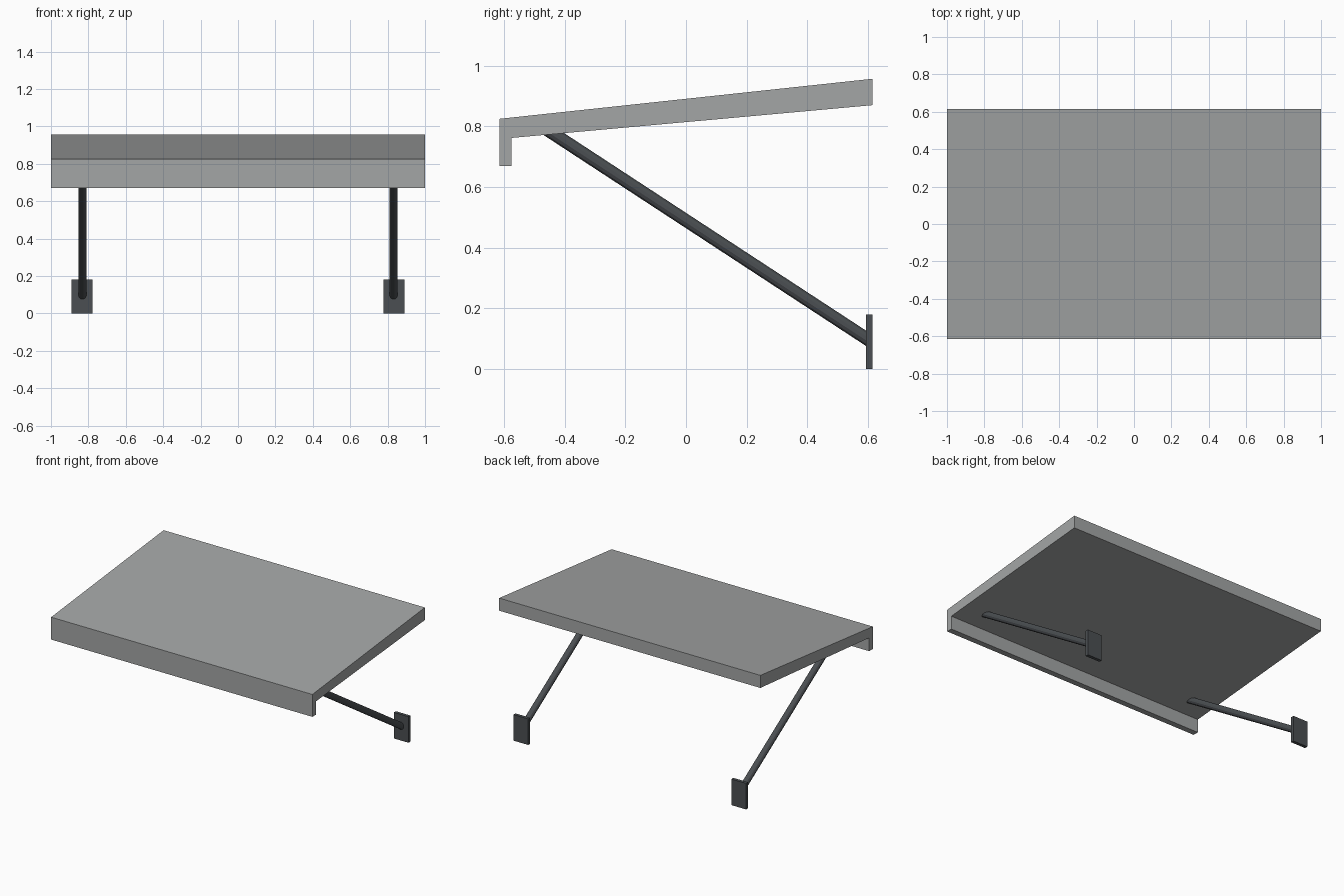
import bpy, bmesh, math
from mathutils import Vector

if "Cube" in bpy.data.objects:
    bpy.data.objects.remove(bpy.data.objects["Cube"])


def material(name, rgb):
    m = bpy.data.materials.new(name)
    m.diffuse_color = (*rgb, 1)
    m.use_nodes = True
    m.node_tree.nodes["Principled BSDF"].inputs["Base Color"].default_value = m.diffuse_color
    return m


LIGHT = material("light grey", (0.37, 0.38, 0.38))
DARK = material("dark steel", (0.07, 0.078, 0.085))


def extrude_x(name, profile, x0, x1, mat):
    """Extrude a closed (y, z) profile from x0 to x1."""
    bm = bmesh.new()
    face = bm.faces.new([bm.verts.new((x0, y, z)) for y, z in profile])
    res = bmesh.ops.extrude_face_region(bm, geom=[face])
    verts = [v for v in res["geom"] if isinstance(v, bmesh.types.BMVert)]
    bmesh.ops.translate(bm, verts=verts, vec=(x1 - x0, 0, 0))
    bmesh.ops.recalc_face_normals(bm, faces=bm.faces)
    return finish(name, bm, mat)


def finish(name, bm, mat):
    me = bpy.data.meshes.new(name)
    bm.to_mesh(me)
    bm.free()
    me.materials.append(mat)
    ob = bpy.data.objects.new(name, me)
    bpy.context.collection.objects.link(ob)
    return ob


def strut(name, a, b, radius, mat, sides=12):
    """Round bar whose ends are cut flush: lower to the plate, upper to the roof."""
    a, b = Vector(a), Vector(b)
    d = (b - a).normalized()
    u = Vector((1, 0, 0))
    w = d.cross(u)
    wall, roof = Vector((0, 1, 0)), Vector((0, -0.108, 1.19)).normalized()
    bm = bmesh.new()
    rings = []
    for p, n in ((a, wall), (b, roof)):
        ring = []
        for i in range(sides):
            t = math.tau * (i + 0.5) / sides
            off = radius * (math.cos(t) * u + math.sin(t) * w)
            ring.append(bm.verts.new(p + off - d * (off.dot(n) / d.dot(n))))
        rings.append(ring)
    for i in range(sides):
        j = (i + 1) % sides
        bm.faces.new((rings[0][i], rings[0][j], rings[1][j], rings[1][i]))
    for ring in rings:
        bm.faces.new(ring)
    bmesh.ops.recalc_face_normals(bm, faces=bm.faces)
    return finish(name, bm, mat)


# Sloping canopy slab with a front lip
extrude_x("canopy", [(-0.615, 0.67), (-0.575, 0.67), (-0.575, 0.762),
                     (0.615, 0.87), (0.615, 0.957), (-0.615, 0.825)],
          -1, 1, LIGHT)

# Diagonal braces and wall plates, one pair per side
for side, s in (("left", -1), ("right", 1)):
    strut(side + "_brace", (s * 0.832, 0.6, 0.097), (s * 0.832, -0.438, 0.776), 0.022, DARK)
    x = s * 0.834
    extrude_x(side + "_wall_plate", [(0.593, 0), (0.615, 0), (0.615, 0.18), (0.593, 0.18)],
              x - 0.056, x + 0.056, DARK)
